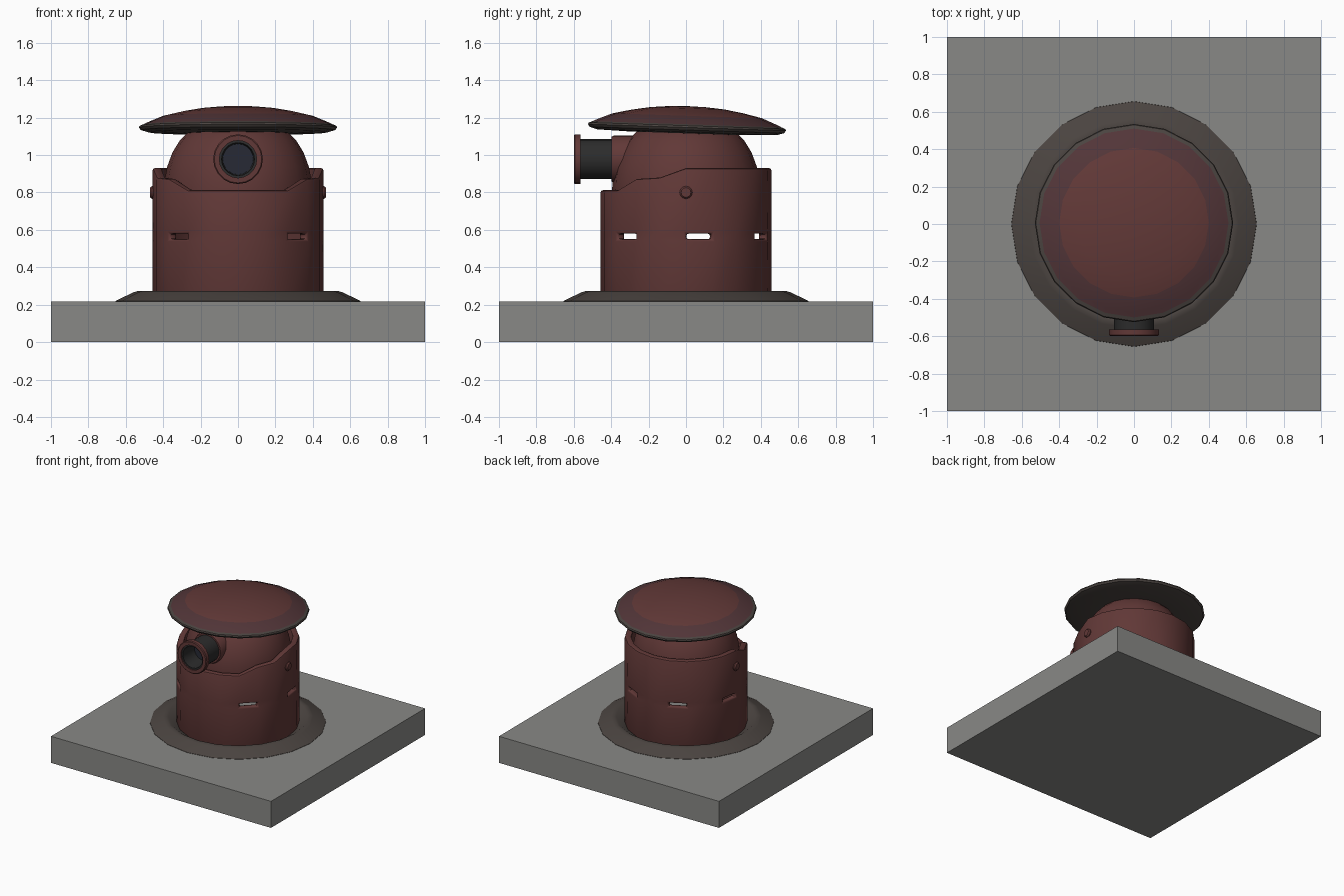
import bpy, bmesh
from math import cos, sin, radians, tau, pi

if "Cube" in bpy.data.objects:
    bpy.data.objects.remove(bpy.data.objects["Cube"])

SIDES = 20


def material(name, r, g, b):
    m = bpy.data.materials.new(name)
    m.diffuse_color = (r, g, b, 1)
    m.use_nodes = True
    m.node_tree.nodes["Principled BSDF"].inputs["Base Color"].default_value = m.diffuse_color
    return m


RED = material("red_paint", 0.12, 0.04, 0.038)
RIM_RED = material("worn_red", 0.085, 0.036, 0.04)
BROWN = material("brown_metal", 0.07, 0.058, 0.052)
BLACK = material("black_metal", 0.025, 0.025, 0.025)
GLASS = material("dark_glass", 0.02, 0.023, 0.035)
STONE = material("grey_stone", 0.25, 0.25, 0.24)


def finish(name, bm, mats, angle=35, loc=(0, 0, 0), rot=(0, 0, 0)):
    mesh = bpy.data.meshes.new(name)
    bm.to_mesh(mesh)
    bm.free()
    ob = bpy.data.objects.new(name, mesh)
    bpy.context.collection.objects.link(ob)
    for m in mats:
        mesh.materials.append(m)
    ob.location, ob.rotation_euler = loc, rot
    smooth(ob, angle)
    return ob


def smooth(ob, angle=35):
    bpy.ops.object.select_all(action='DESELECT')
    bpy.context.view_layer.objects.active = ob
    ob.select_set(True)
    bpy.ops.object.shade_smooth_by_angle(angle=radians(angle))


def lathe(name, profile, mats, rows=None, sides=SIDES, **kw):
    """Spin (radius, height) points; rows gives a material slot per band."""
    bm = bmesh.new()
    rings = [[bm.verts.new((r * cos(tau * i / sides), r * sin(tau * i / sides), z))
              for i in range(sides)] for r, z in profile]
    for k in range(len(rings) - 1):
        a, b = rings[k], rings[k + 1]
        for i in range(sides):
            j = (i + 1) % sides
            f = bm.faces.new((a[i], a[j], b[j], b[i]))
            f.material_index = rows[k] if rows else 0
    bmesh.ops.remove_doubles(bm, verts=bm.verts, dist=1e-5)
    bmesh.ops.recalc_face_normals(bm, faces=bm.faces)
    return finish(name, bm, mats, **kw)


# Square slab
bm = bmesh.new()
bmesh.ops.create_cube(bm, size=1)
bmesh.ops.scale(bm, vec=(2, 2, 0.218), verts=bm.verts)
finish("base_slab", bm, [STONE], loc=(0, 0, 0.109))

# Sloping collar around the foot of the body
lathe("foot_collar", [(0.66, 0.21), (0.655, 0.22), (0.56, 0.266), (0.54, 0.272),
                      (0.52, 0.268), (0.45, 0.222)], [BROWN])

# Body shell: stepped rim lowered at the front, slots left open in the wall
bm = bmesh.new()
R = 0.457
rim = {0: 0.93, 1: 0.88, 2: 0.872, 3: 0.812, 4: 0.812, 5: 0.812}


def rim_height(i):
    if i <= 10:
        return 0.93
    return rim[min(20 - i, i - 10)]


cols = []
for i in range(SIDES):
    a = tau * i / SIDES
    cols.append([bm.verts.new((R * cos(a), R * sin(a), z))
                 for z in (0.2, 0.55, 0.58, rim_height(i))])
slots = {0, 3, 6, 9, 12, 17}
for i in range(SIDES):
    a, b = cols[i], cols[(i + 1) % SIDES]
    for k in range(3):
        if not (k == 1 and i in slots):
            bm.faces.new((a[k], b[k], b[k + 1], a[k + 1]))
body = finish("body_shell", bm, [RED])
mod = body.modifiers.new("wall", 'SOLIDIFY')
mod.thickness, mod.offset = 0.05, -1
mod = body.modifiers.new("soft_edges", 'BEVEL')
mod.width, mod.segments, mod.limit_method = 0.012, 2, 'ANGLE'
mod.angle_limit = radians(40)
for m in ("wall", "soft_edges"):
    bpy.ops.object.modifier_apply(modifier=m)
smooth(body)

# Round studs on both flanks
for side, label in ((1, "right"), (-1, "left")):
    lathe("stud_" + label, [(0, 0), (0.034, 0), (0.034, 0.04), (0.026, 0.05), (0, 0.05)],
          [RED], sides=12, loc=(side * 0.42, 0, 0.8), rot=(0, side * pi / 2, 0))

# Inner turning dome
lathe("dome", [(0, 0.68), (0.39, 0.7), (0.396, 0.8), (0.392, 0.87), (0.378, 0.94),
               (0.35, 1.015), (0.31, 1.08), (0.26, 1.13), (0.2, 1.16), (0, 1.165)], [RED])

# Barrel parts, spun about the front axis
AXIS = dict(loc=(0, 0, 0.978), rot=(pi / 2, 0, 0))
lathe("barrel_housing", [(0, 0.2), (0.127, 0.2), (0.127, 0.385), (0.12, 0.398), (0, 0.398)],
      [RED], **AXIS)
lathe("barrel_tube", [(0.107, 0.38), (0.107, 0.59), (0.088, 0.59), (0.082, 0.45), (0, 0.45)],
      [BLACK, GLASS], rows=[0, 0, 0, 1], **AXIS)
lathe("barrel_flange", [(0.1, 0.563), (0.133, 0.563), (0.133, 0.594), (0.127, 0.6),
                        (0.1, 0.6), (0.1, 0.563)], [RED], **AXIS)

# Tilted cap: bright centre, worn ring, dark rim and underside
lathe("cap", [(0, 0.112), (0.1, 0.109), (0.2, 0.1), (0.3, 0.083), (0.4, 0.06), (0.48, 0.027),
              (0.505, 0.015), (0.525, 0.007), (0.53, -0.002), (0.52, -0.016),
              (0.48, -0.028), (0.3, -0.034), (0, -0.034)],
      [RED, RIM_RED, BROWN], rows=[0] * 4 + [1] * 2 + [2] * 6,
      loc=(0, 0.005, 1.15), rot=(radians(-1.9), 0, 0))
